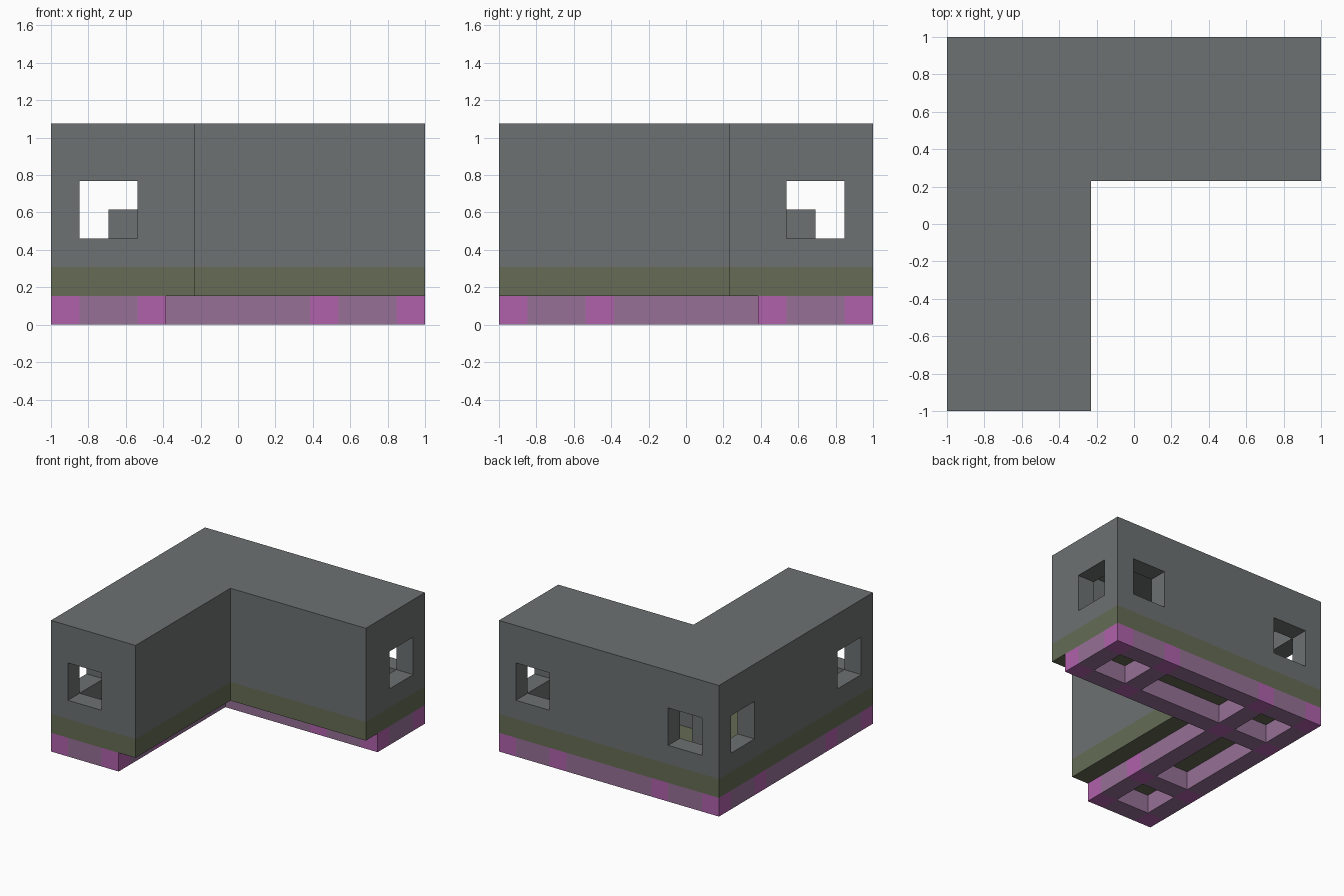
import bpy, bmesh
from mathutils import Vector

N = 13            # blocks along each side
U = 2 / N         # size of one block

default = bpy.data.objects.get("Cube")
if default:
    bpy.data.objects.remove(default, do_unlink=True)


def material(name, rgb):
    m = bpy.data.materials.new(name)
    m.use_nodes = True
    m.diffuse_color = (*rgb, 1)
    m.node_tree.nodes["Principled BSDF"].inputs["Base Color"].default_value = (*rgb, 1)
    return m


GREY = material("wall grey", (0.153, 0.165, 0.165))
GREEN = material("floor green", (0.130, 0.150, 0.091))
MAUVE = material("beam mauve", (0.305, 0.165, 0.305))
PINK = material("post pink", (0.429, 0.120, 0.402))


def prism(name, outline, z0, z1, *mats):
    """Extrude an outline given in block units."""
    bm = bmesh.new()
    verts = [bm.verts.new((x * U - 1, y * U - 1, z0 * U)) for x, y in outline]
    face = bm.faces.new(verts)
    top = bmesh.ops.extrude_face_region(bm, geom=[face])["geom"]
    moved = [v for v in top if isinstance(v, bmesh.types.BMVert)]
    bmesh.ops.translate(bm, verts=moved, vec=(0, 0, (z1 - z0) * U))
    bmesh.ops.recalc_face_normals(bm, faces=bm.faces)
    mesh = bpy.data.meshes.new(name)
    bm.to_mesh(mesh)
    bm.free()
    for m in mats:
        mesh.materials.append(m)
    ob = bpy.data.objects.new(name, mesh)
    bpy.context.collection.objects.link(ob)
    return ob


def l_shape(inset, width):
    a, b, c = inset, N - inset, N - width
    return [(a, a), (width, a), (width, c), (b, c), (b, b), (a, b)]


def rect(x0, x1, y0, y1):
    return [(x0, y0), (x1, y0), (x1, y1), (x0, y1)]


def cut(ob, cutters):
    """Subtract the cutters, bake the result and drop the cutters."""
    for c in cutters:
        c.hide_render = True
        mod = ob.modifiers.new("cut", "BOOLEAN")
        mod.operation, mod.solver, mod.object = "DIFFERENCE", "EXACT", c
    graph = bpy.context.evaluated_depsgraph_get()
    mesh = bpy.data.meshes.new_from_object(ob.evaluated_get(graph))
    ob.modifiers.clear()
    ob.data = mesh
    for c in cutters:
        bpy.data.objects.remove(c, do_unlink=True)


def drop_flat_faces(bm, z):
    """Remove faces hidden against the neighbouring layer."""
    hidden = [f for f in bm.faces if all(abs(v.co.z - z * U) < 1e-4 for v in f.verts)]
    bmesh.ops.delete(bm, geom=hidden, context="FACES")


# Hollow walls and roof with six square windows
walls = prism("walls_and_roof", l_shape(0, 5), 2, 7, GREY)
windows = [rect(1, 3, -1, 14), rect(-1, 14, 10, 12), rect(-1, 2, 1, 3), rect(10, 12, 11, 14)]
cut(walls, [prism("cavity", l_shape(1, 4), 1, 6)]
    + [prism("window_cutter", w, 3, 5) for w in windows])
bm = bmesh.new()
bm.from_mesh(walls.data)
drop_flat_faces(bm, 2)
bm.to_mesh(walls.data)
bm.free()

# Floor slab and the post in the corner room
prism("floor_slab", l_shape(0, 5), 1, 2, GREEN)
prism("corner_post", rect(2, 3, 10, 11), 2, 4, GREY)

# Foundation frame with rectangular openings
base = prism("foundation_frame", l_shape(0, 4), 0, 1, MAUVE, PINK)
spans = [(1, 3), (4, 9), (10, 12)]
holes = [rect(*s, 10, 12) for s in spans] + [rect(1, 3, *s) for s in spans[:2]]
cut(base, [prism("hole_cutter", h, -1, 2) for h in holes])

# Split the frame at block lines and colour the posts pink
bm = bmesh.new()
bm.from_mesh(base.data)
drop_flat_faces(bm, 1)
for axis in (Vector((1, 0, 0)), Vector((0, 1, 0))):
    for line in (1, 3, 4, 9, 10, 12):
        bmesh.ops.bisect_plane(bm, geom=bm.verts[:] + bm.edges[:] + bm.faces[:],
                               plane_co=axis * (line * U - 1), plane_no=axis)
bm.normal_update()
posts = (0, 3, 9, 12)
for f in bm.faces:
    p = f.calc_center_median() - f.normal * U * 0.5
    f.material_index = int(all(int((p[i] + 1) / U) in posts for i in (0, 1)))
bm.to_mesh(base.data)
bm.free()
